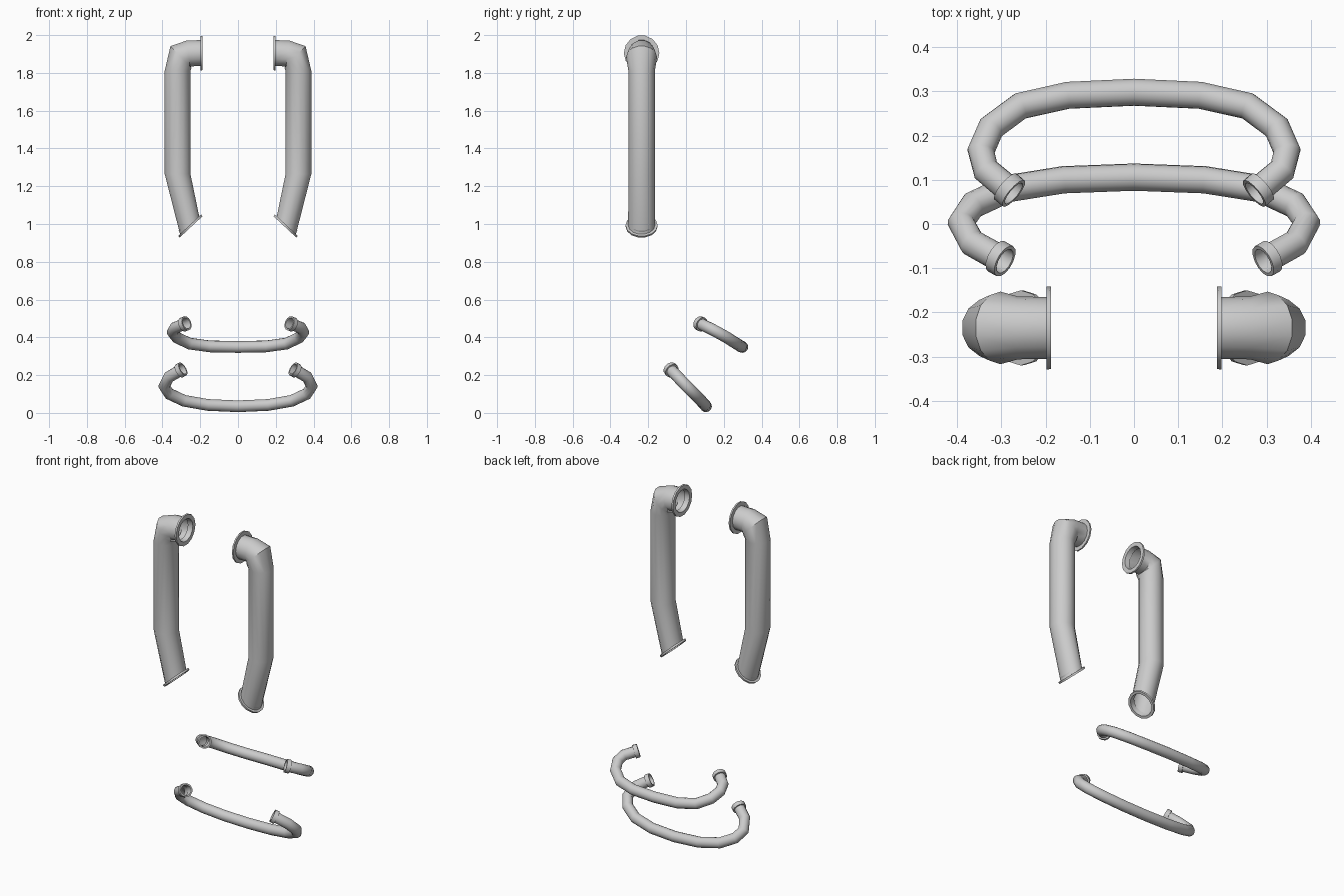
import bpy, bmesh, math
from mathutils import Vector

if "Cube" in bpy.data.objects:
    bpy.data.objects.remove(bpy.data.objects["Cube"])

SIDES = 14


def sweep(name, stations, ref):
    """Skin circular rings; each station is (centre, radius, normal)."""
    bm = bmesh.new()
    rings = []
    for c, r, n in stations:
        n = n.normalized()
        u = (ref - n * ref.dot(n)).normalized()
        v = n.cross(u)
        rings.append([bm.verts.new(c + r * (math.cos(a) * u + math.sin(a) * v))
                      for a in (2 * math.pi * k / SIDES for k in range(SIDES))])
    for a, b in zip(rings, rings[1:]):
        for k in range(SIDES):
            j = (k + 1) % SIDES
            bm.faces.new((a[k], a[j], b[j], b[k]))
    bmesh.ops.recalc_face_normals(bm, faces=bm.faces)
    mesh = bpy.data.meshes.new(name)
    bm.to_mesh(mesh)
    bm.free()
    ob = bpy.data.objects.new(name, mesh)
    bpy.context.collection.objects.link(ob)
    bpy.ops.object.select_all(action='DESELECT')
    bpy.context.view_layer.objects.active = ob
    ob.select_set(True)
    bpy.ops.object.shade_smooth_by_angle(angle=math.radians(42))
    return ob


def collar(end, out, r, big, length, depth):
    """Stations for a raised lip with an open mouth; out points out of the pipe."""
    out = out.normalized()
    back = end - out * length
    return [(back, r, out), (back, big, out), (end, big * 0.99, out),
            (end, r * 0.97, out), (end - out * depth, r * 0.9, out)]


# Tall side pipes: elbow and flange at the top, slanted flange at the bottom
Y = -0.235
P = lambda x, z: Vector((x, Y, z))
D = lambda x, z: Vector((x, 0, z))
top = collar(P(0.188, 1.905), D(-1, 0), 0.07, 0.094, 0.010, 0.03)
bottom = collar(P(0.248, 0.985), D(-0.68, -0.73), 0.071, 0.085, 0.012, 0.03)
body = [(P(0.262, 1.903), 0.071, D(-1, 0.12)),
        (P(0.302, 1.884), 0.082, D(-0.72, 0.7)),
        (P(0.32, 1.81), 0.07, D(0, 1)),
        (P(0.32, 1.265), 0.07, D(0, 1))]
flip = lambda st: [(c, r, -n) for c, r, n in st]
pipe = sweep("side_pipes", top[::-1] + body + flip(bottom), Vector((0, 1, 0)))
mirror = pipe.modifiers.new("mirror", 'MIRROR')
mirror.use_axis = (True, False, False)


# Curved tubes: half path from the middle to one end, reflected to the other side
def hoop(name, half, ref):
    half = [Vector(p) for p in half]
    r = 0.031
    st = []
    for i, p in enumerate(half[:-1]):
        t = half[i + 1] - half[i - 1] if i else Vector((1, 0, 0))
        st.append((p, r, t))
    st += collar(half[-1], half[-1] - half[-2], r, 0.039, 0.025, 0.04)
    left = [(Vector((-c.x, c.y, c.z)), q, Vector((n.x, -n.y, -n.z)))
            for c, q, n in st[:0:-1]]
    return sweep(name, left + st, Vector(ref))


hoop("upper_curved_tube",
     [(0, 0.298, 0.349), (0.15, 0.291, 0.352), (0.257, 0.267, 0.367),
      (0.323, 0.218, 0.398), (0.346, 0.165, 0.428), (0.335, 0.122, 0.450),
      (0.272, 0.069, 0.475)], (0, 0.48, 0.88))
hoop("lower_curved_tube",
     [(0, 0.106, 0.035), (0.16, 0.100, 0.042), (0.285, 0.080, 0.064),
      (0.364, 0.043, 0.101), (0.391, 0.003, 0.141), (0.366, -0.043, 0.190),
      (0.292, -0.084, 0.233)], (0, 0.71, 0.71))
